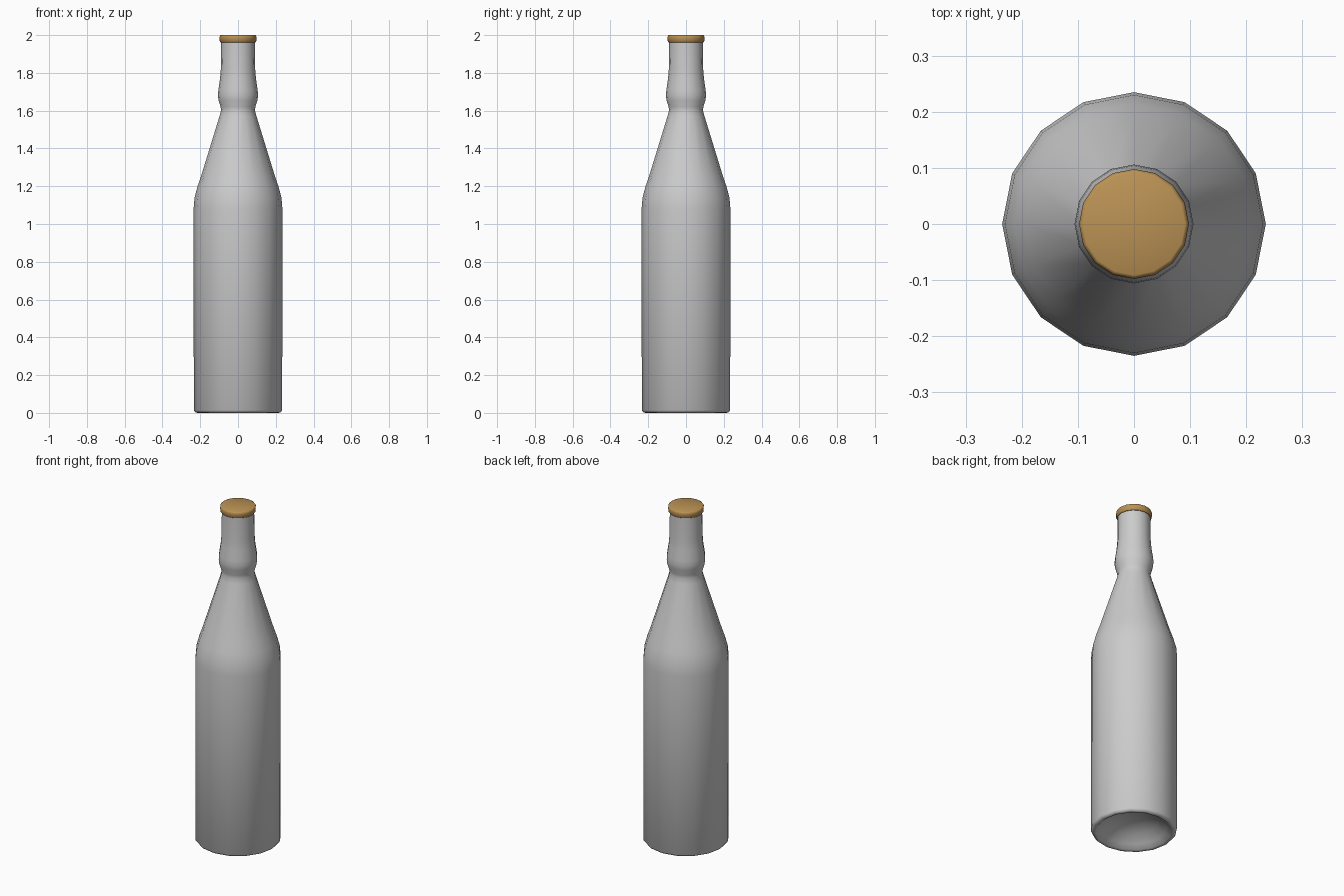
import bpy, bmesh, math

if "Cube" in bpy.data.objects:
    bpy.data.objects.remove(bpy.data.objects["Cube"])

SIDES = 16


def lathe(name, profile, angle=40):
    """Revolve (radius, height) points around z; radius 0 becomes a pole."""
    bm = bmesh.new()
    rings = []
    for r, z in profile:
        if r == 0:
            rings.append([bm.verts.new((0, 0, z))] * SIDES)
        else:
            rings.append([bm.verts.new((r * math.cos(2 * math.pi * i / SIDES),
                                        r * math.sin(2 * math.pi * i / SIDES), z))
                          for i in range(SIDES)])
    for a, b in zip(rings, rings[1:]):
        for i in range(SIDES):
            j = (i + 1) % SIDES
            bm.faces.new(list(dict.fromkeys((a[i], a[j], b[j], b[i]))))
    bmesh.ops.recalc_face_normals(bm, faces=bm.faces)
    mesh = bpy.data.meshes.new(name)
    bm.to_mesh(mesh)
    bm.free()
    obj = bpy.data.objects.new(name, mesh)
    bpy.context.collection.objects.link(obj)
    bpy.ops.object.select_all(action='DESELECT')
    obj.select_set(True)
    bpy.context.view_layer.objects.active = obj
    bpy.ops.object.shade_smooth_by_angle(angle=math.radians(angle))
    return obj


# Bottle: hollowed base, straight body, sloping shoulder, bulged neck
lathe("bottle", [
    (0, 0.09), (0.07, 0.083), (0.13, 0.06), (0.18, 0.025), (0.205, 0.003),
    (0.215, 0), (0.226, 0.003), (0.234, 0.014),
    (0.235, 1.08), (0.230, 1.14), (0.214, 1.20), (0.195, 1.255),
    (0.098, 1.57), (0.090, 1.60), (0.092, 1.62), (0.103, 1.655),
    (0.106, 1.68), (0.104, 1.71), (0.095, 1.77), (0.091, 1.82),
    (0.089, 1.97), (0, 1.97)])

# Cap: thin disc with rounded rims
cap = lathe("cap", [
    (0, 1.962), (0.092, 1.962), (0.097, 1.968), (0.098, 1.99),
    (0.095, 1.998), (0.091, 2.0), (0, 2.0)], 50)
tan = bpy.data.materials.new("cap_tan")
tan.diffuse_color = (0.50, 0.29, 0.09, 1)
tan.use_nodes = True
tan.node_tree.nodes["Principled BSDF"].inputs["Base Color"].default_value = tan.diffuse_color
cap.data.materials.append(tan)
